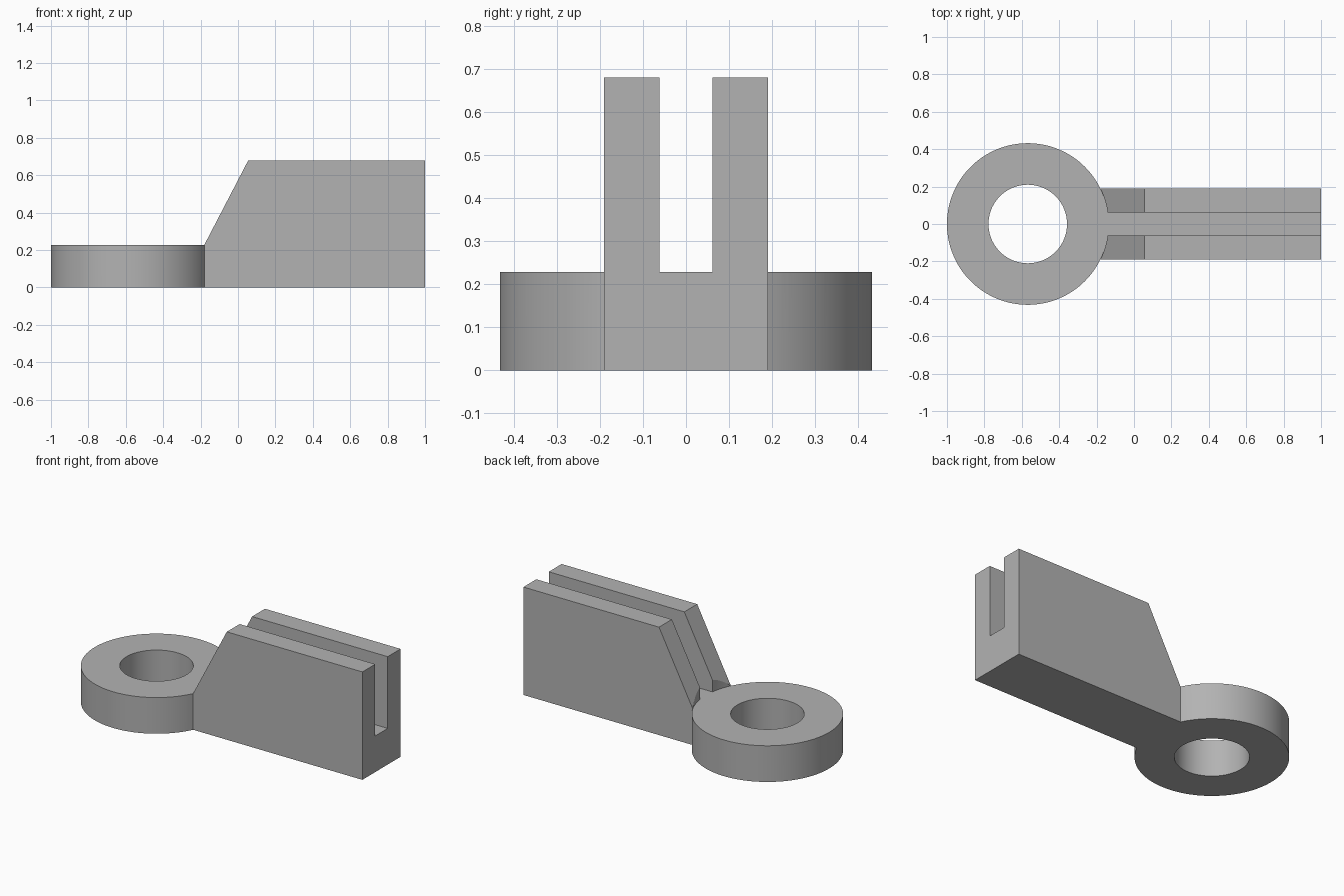
import bpy, bmesh, math
from mathutils import Vector

cube = bpy.data.objects.get("Cube")
if cube:
    bpy.data.objects.remove(cube)

# Main dimensions
EYE_X, EYE_R, HOLE_R = -0.568, 0.432, 0.21
BASE_H, TOP, HALF_W, HALF_SLOT = 0.228, 0.68, 0.19, 0.062
SEGMENTS = 128

grey = bpy.data.materials.new("plain grey")
grey.use_nodes = True
grey.diffuse_color = (0.45, 0.45, 0.45, 1)
grey.node_tree.nodes["Principled BSDF"].inputs["Base Color"].default_value = (0.45, 0.45, 0.45, 1)


def prism(name, points, depth):
    """Extrude a planar outline along a vector."""
    bm = bmesh.new()
    face = bm.faces.new([bm.verts.new(p) for p in points])
    new = bmesh.ops.extrude_face_region(bm, geom=[face])["geom"]
    bmesh.ops.translate(bm, vec=Vector(depth),
                        verts=[g for g in new if isinstance(g, bmesh.types.BMVert)])
    bmesh.ops.recalc_face_normals(bm, faces=bm.faces)
    mesh = bpy.data.meshes.new(name)
    bm.to_mesh(mesh)
    bm.free()
    mesh.materials.append(grey)
    obj = bpy.data.objects.new(name, mesh)
    bpy.context.collection.objects.link(obj)
    return obj


def arc(radius, z, start=0.0, end=math.tau, closed=True):
    count = SEGMENTS if closed else SEGMENTS + 1
    angles = [start + (end - start) * i / SEGMENTS for i in range(count)]
    return [(EYE_X + radius * math.cos(a), radius * math.sin(a), z) for a in angles]


# Keyhole outline of eye and arm, raised to full height
join = math.asin(HALF_W / EYE_R)
outline = arc(EYE_R, 0, join, math.tau - join, closed=False)
outline += [(1, -HALF_W, 0), (1, HALF_W, 0)]
body = prism("slotted_eye_arm", outline, (0, 0, TOP))

# Side profile above the eye, with the sloped front of the cheeks
foot_x = EYE_X + EYE_R * math.cos(join)
slope_x, over = 0.055, 0.2
run = (slope_x - foot_x) / (TOP - BASE_H)
side = [(-1.2, BASE_H), (foot_x, BASE_H), (slope_x + run * over, TOP + over), (-1.2, TOP + over)]
cutters = [
    prism("profile_cutter", [(x, -1, z) for x, z in side], (0, 2, 0)),
    prism("cheek_relief_cutter", arc(EYE_R, BASE_H), (0, 0, 1)),
    prism("slot_cutter", [(-0.5, -HALF_SLOT, BASE_H), (1.2, -HALF_SLOT, BASE_H),
                          (1.2, HALF_SLOT, BASE_H), (-0.5, HALF_SLOT, BASE_H)], (0, 0, 1)),
    prism("hole_cutter", arc(HOLE_R, -0.1), (0, 0, 1)),
]

# Cut the body, then remove the cutters
bpy.ops.object.select_all(action="DESELECT")
bpy.context.view_layer.objects.active = body
body.select_set(True)
for cutter in cutters:
    cutter.hide_render = True
    mod = body.modifiers.new(cutter.name, "BOOLEAN")
    mod.operation, mod.solver, mod.object = "DIFFERENCE", "EXACT", cutter
    bpy.ops.object.modifier_apply(modifier=mod.name)
    bpy.data.objects.remove(cutter)

# Merge leftover coplanar pieces and shade the round walls smooth
bm = bmesh.new()
bm.from_mesh(body.data)
bmesh.ops.remove_doubles(bm, verts=bm.verts, dist=0.0002)
bmesh.ops.dissolve_limit(bm, angle_limit=math.radians(0.5), verts=bm.verts, edges=bm.edges)
bm.to_mesh(body.data)
bm.free()
bpy.ops.object.shade_smooth_by_angle(angle=math.radians(20))
